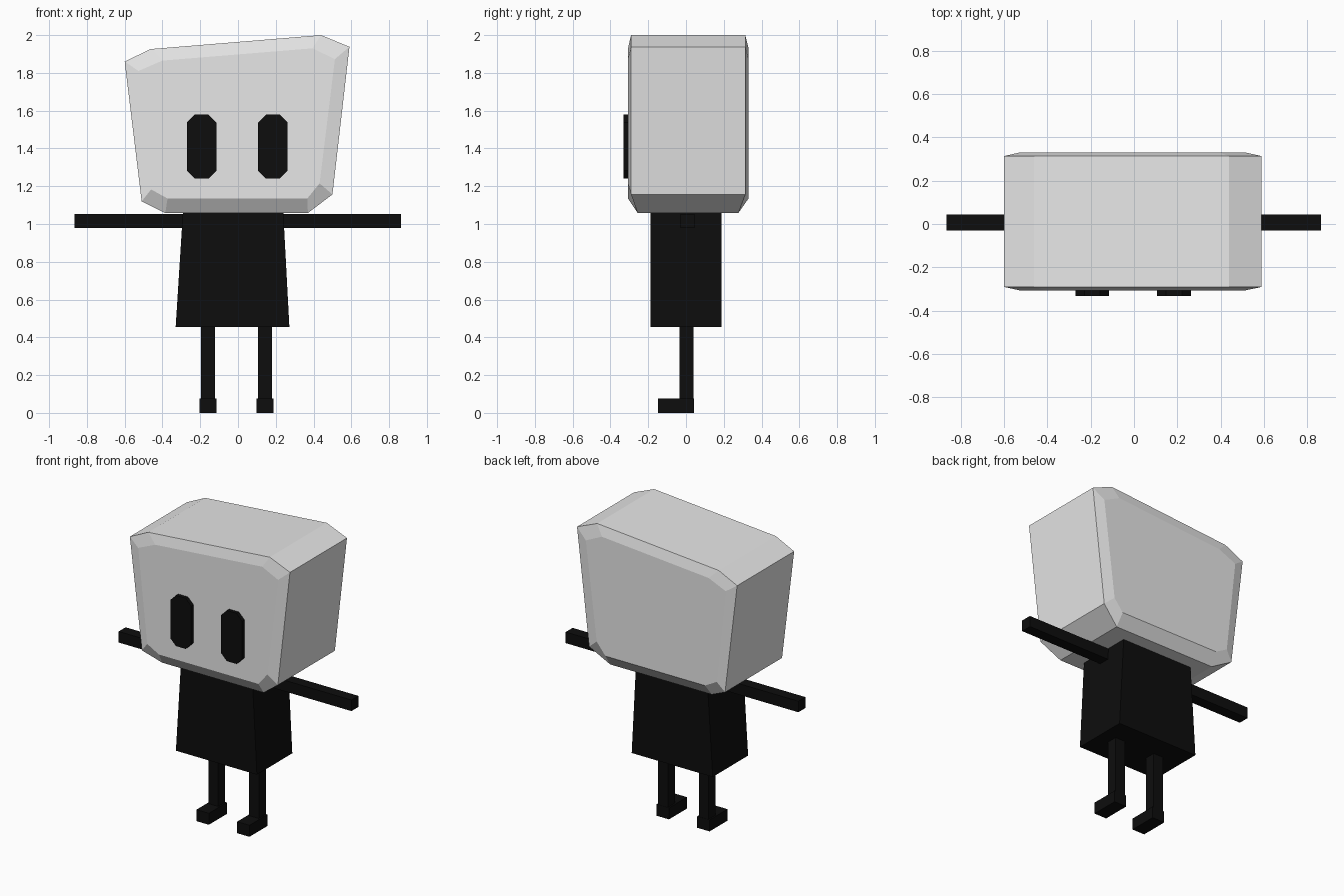
import bpy, bmesh

if "Cube" in bpy.data.objects:
    bpy.data.objects.remove(bpy.data.objects["Cube"])


def material(name, rgb):
    m = bpy.data.materials.new(name)
    m.diffuse_color = (*rgb, 1)
    m.use_nodes = True
    m.node_tree.nodes["Principled BSDF"].inputs["Base Color"].default_value = m.diffuse_color
    return m


WHITE = material("off_white", (0.8, 0.8, 0.8))
BLACK = material("soft_black", (0.004, 0.004, 0.004))


def loft(name, rings, mat):
    """Join equal-sized rings of points and cap both ends."""
    bm = bmesh.new()
    rows = [[bm.verts.new(p) for p in ring] for ring in rings]
    n = len(rows[0])
    for a, b in zip(rows, rows[1:]):
        for i in range(n):
            j = (i + 1) % n
            bm.faces.new((a[i], a[j], b[j], b[i]))
    bm.faces.new(rows[0][::-1])
    bm.faces.new(rows[-1])
    bmesh.ops.recalc_face_normals(bm, faces=bm.faces[:])
    mesh = bpy.data.meshes.new(name)
    bm.to_mesh(mesh)
    bm.free()
    mesh.materials.append(mat)
    ob = bpy.data.objects.new(name, mesh)
    bpy.context.collection.objects.link(ob)
    return ob


def prism(name, profile, y0, y1, mat):
    """Extrude an (x, z) profile along y."""
    return loft(name, [[(x, y, z) for x, z in profile] for y in (y0, y1)], mat)


def box(name, x0, x1, y0, y1, z0, z1, mat):
    return prism(name, [(x0, z0), (x1, z0), (x1, z1), (x0, z1)], y0, y1, mat)


# Head: lopsided octagon with bevelled front and back rims
outer = [(-0.60, 1.86), (-0.463, 1.926), (0.44, 2.0), (0.59, 1.938),
         (0.50, 1.157), (0.37, 1.058), (-0.385, 1.058), (-0.51, 1.12)]
inner = [(-0.527, 1.81), (-0.40, 1.865), (0.394, 1.93), (0.513, 1.873),
         (0.432, 1.215), (0.367, 1.135), (-0.373, 1.135), (-0.46, 1.183)]


def rim(side, tuck):
    # the bottom edge is tucked further in than the rest of the rim
    return [(x, side - (tuck if z < 1.1 else 0), z) for x, z in outer]


loft("head", [[(x, -0.307, z) for x, z in inner],
              rim(-0.291, -0.035), rim(0.314, 0.037),
              [(x, 0.331, z) for x, z in inner]], WHITE)

# Eyes: tall plates with clipped corners
for side, cx in (("left", -0.193), ("right", 0.185)):
    w, c, zb, zt = 0.078, 0.042, 1.24, 1.58
    prism(side + "_eye",
          [(cx - w, zb + c), (cx - w + c, zb), (cx + w - c, zb), (cx + w, zb + c),
           (cx + w, zt - c), (cx + w - c, zt), (cx - w + c, zt), (cx - w, zt - c)],
          -0.332, -0.304, BLACK)

# Body: tapered block
prism("body", [(-0.33, 0.455), (0.272, 0.455), (0.24, 1.057), (-0.292, 1.057)],
      -0.188, 0.188, BLACK)

# Arms
box("left_arm", -0.866, -0.25, -0.03, 0.044, 0.978, 1.052, BLACK)
box("right_arm", 0.2, 0.864, -0.03, 0.044, 0.98, 1.054, BLACK)

# Legs and feet
for side, cx in (("left", -0.159), ("right", 0.143)):
    box(side + "_leg", cx - 0.036, cx + 0.036, -0.034, 0.04, 0.07, 0.47, BLACK)
    box(side + "_foot", cx - 0.046, cx + 0.046, -0.148, 0.042, 0, 0.077, BLACK)
